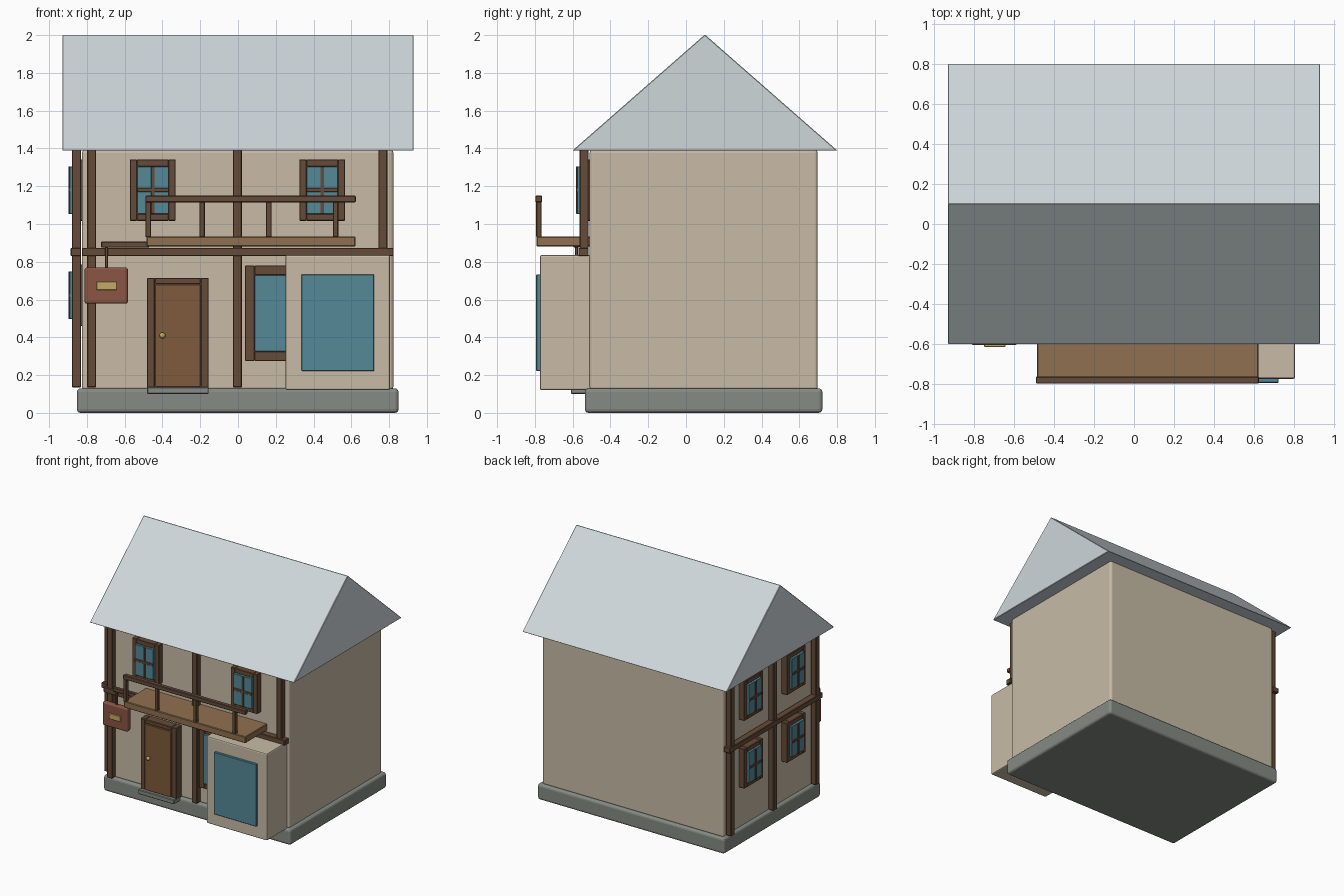
import bpy, bmesh
from mathutils import Matrix

if "Cube" in bpy.data.objects:
    bpy.data.objects.remove(bpy.data.objects["Cube"])


def mat(name, rgb):
    m = bpy.data.materials.new(name)
    m.diffuse_color = (*rgb, 1)
    m.use_nodes = True
    m.node_tree.nodes["Principled BSDF"].inputs["Base Color"].default_value = m.diffuse_color
    return m


PLASTER = mat("plaster", (0.58, 0.50, 0.38))
STONE = mat("stone", (0.24, 0.26, 0.23))
TIMBER = mat("timber", (0.13, 0.07, 0.04))
DECK = mat("deck_wood", (0.28, 0.16, 0.08))
DOOR = mat("door_wood", (0.21, 0.105, 0.045))
GLASS = mat("glass", (0.09, 0.25, 0.31))
ROOF = mat("roof", (0.62, 0.68, 0.70))
RED = mat("red_sign", (0.26, 0.09, 0.06))
GOLD = mat("gold", (0.55, 0.40, 0.12))


def finish(name, bm, material, bevel=0.0, segments=2):
    bmesh.ops.recalc_face_normals(bm, faces=bm.faces[:])
    if bevel:
        bmesh.ops.bevel(bm, geom=bm.edges[:], offset=bevel, segments=segments,
                        profile=0.5, affect='EDGES')
    me = bpy.data.meshes.new(name)
    bm.to_mesh(me)
    bm.free()
    me.materials.append(material)
    ob = bpy.data.objects.new(name, me)
    bpy.context.collection.objects.link(ob)
    return ob


def box(name, x, y, z, material, bevel=0.004, segments=1):
    """Box from (min, max) pairs on each axis."""
    bm = bmesh.new()
    bmesh.ops.create_cube(bm, size=1)
    for v in bm.verts:
        v.co = [(a + b) / 2 + c * (b - a) for (a, b), c in zip((x, y, z), v.co)]
    return finish(name, bm, material, bevel, segments)


def wall_box(name, side, u, d, z, material, bevel=0.004):
    """Box along a wall: u runs along it, d is the distance range outward."""
    if side == "front":
        return box(name, u, (-0.51 - d[1], -0.51 - d[0]), z, material, bevel)
    return box(name, (-0.826 - d[1], -0.826 - d[0]), u, z, material, bevel)


def window(name, side, u, z, w, depth=0.05, panes=True):
    """Framed window: four frame bars, glass and optional glazing cross."""
    (a, b), (c, e) = u, z
    d = (-0.01, depth)
    for tag, uu, zz in (("left", (a, a + w), z), ("right", (b - w, b), z),
                        ("sill", (a + w, b - w), (c, c + w)),
                        ("head", (a + w, b - w), (e - w, e))):
        wall_box(f"{name}_frame_{tag}", side, uu, d, zz, TIMBER, 0.003)
    wall_box(name + "_glass", side, (a + w, b - w), (-0.01, depth + 0.016),
             (c + w, e - w), GLASS, 0.002)
    if panes:
        um, zm = (a + b) / 2, (c + e) / 2
        g = (0, depth + 0.022)
        wall_box(name + "_mullion", side, (um - .01, um + .01), g, (c + w, e - w), TIMBER, 0.002)
        wall_box(name + "_transom", side, (a + w, b - w), g, (zm - .01, zm + .01), TIMBER, 0.002)


# Main body
box("stone_base", (-0.853, 0.85), (-0.535, 0.722), (0, 0.13), STONE, 0.02, 3)
box("house_walls", (-0.826, 0.822), (-0.51, 0.697), (0.12, 1.395), PLASTER, 0.018, 3)

# Solid gable roof, ridge along x
bm = bmesh.new()
profile = [(-0.602, 1.388), (0.802, 1.388), (0.1, 2.003)]
face = bm.faces.new([bm.verts.new((-0.93, y, z)) for y, z in profile])
ext = bmesh.ops.extrude_face_region(bm, geom=[face])
bmesh.ops.translate(bm, vec=(1.86, 0, 0),
                    verts=[v for v in ext["geom"] if isinstance(v, bmesh.types.BMVert)])
finish("gable_roof", bm, ROOF, 0.004, 1)

# Timber framing on front and left walls
for side, spots, span in (("front", (-0.775, -0.003, 0.767), (-0.826, 0.824)),
                          ("left", (0.645, 0.093, -0.46), (-0.512, 0.697))):
    for i, u in enumerate(spots):
        wall_box(f"{side}_timber_post_{i}", side, (u - .024, u + .024), (0.005, 0.053),
                 (0.135, 1.392), TIMBER)
    wall_box(f"{side}_timber_beam", side, span, (0.005, 0.06), (0.83, 0.874), TIMBER)

# Windows
for tag, u in (("left", (-0.572, -0.33)), ("right", (0.325, 0.567))):
    window(f"front_upper_window_{tag}", "front", u, (1.017, 1.342), 0.037)
for floor, z in (("lower", (0.46, 0.785)), ("upper", (1.017, 1.342))):
    for tag, y in (("back", 0.37), ("front", -0.185)):
        window(f"left_{floor}_window_{tag}", "left", (y - .121, y + .121), z, 0.037)
window("front_lower_window", "front", (0.037, 0.56), (0.275, 0.78), 0.05, panes=False)

# Bay with shop window
box("bay_box", (0.252, 0.805), (-0.773, -0.5), (0.12, 0.836), PLASTER, 0.01, 2)
box("bay_glass", (0.336, 0.721), (-0.793, -0.76), (0.222, 0.733), GLASS, 0.003)

# Door, frame, step and knob
wall_box("door_frame_left", "front", (-0.482, -0.44), (-0.01, 0.07), (0.13, 0.715), TIMBER)
wall_box("door_frame_right", "front", (-0.198, -0.155), (-0.01, 0.07), (0.13, 0.715), TIMBER)
wall_box("door_frame_head", "front", (-0.44, -0.198), (-0.01, 0.07), (0.682, 0.715), TIMBER)
wall_box("door_panel", "front", (-0.44, -0.198), (-0.01, 0.076), (0.137, 0.682), DOOR)
box("door_step", (-0.482, -0.155), (-0.61, -0.5), (0.1, 0.138), STONE, 0.005)
bm = bmesh.new()
bmesh.ops.create_uvsphere(bm, u_segments=16, v_segments=8, radius=0.016,
                          matrix=Matrix.Translation((-0.4, -0.597, 0.41)))
knob = finish("door_knob", bm, GOLD)
knob.data.shade_smooth()

# Balcony
box("balcony_floor", (-0.485, 0.622), (-0.792, -0.5), (0.88, 0.934), DECK, 0.005)
box("balcony_rail", (-0.49, 0.624), (-0.797, -0.762), (1.115, 1.15), TIMBER)
for i, x in enumerate((-0.475, -0.19, 0.163, 0.517)):
    box(f"balcony_post_{i}", (x - .014, x + .014), (-0.793, -0.765), (0.93, 1.12), TIMBER, 0.003)

# Hanging sign
box("sign_arm", (-0.725, -0.47), (-0.595, -0.565), (0.875, 0.907), TIMBER)
box("sign_hanger", (-0.703, -0.688), (-0.588, -0.573), (0.765, 0.88), TIMBER, 0.002)
box("sign_board", (-0.812, -0.583), (-0.605, -0.56), (0.578, 0.77), RED, 0.012, 3)
box("sign_plaque", (-0.748, -0.642), (-0.614, -0.6), (0.65, 0.696), GOLD, 0.002)
